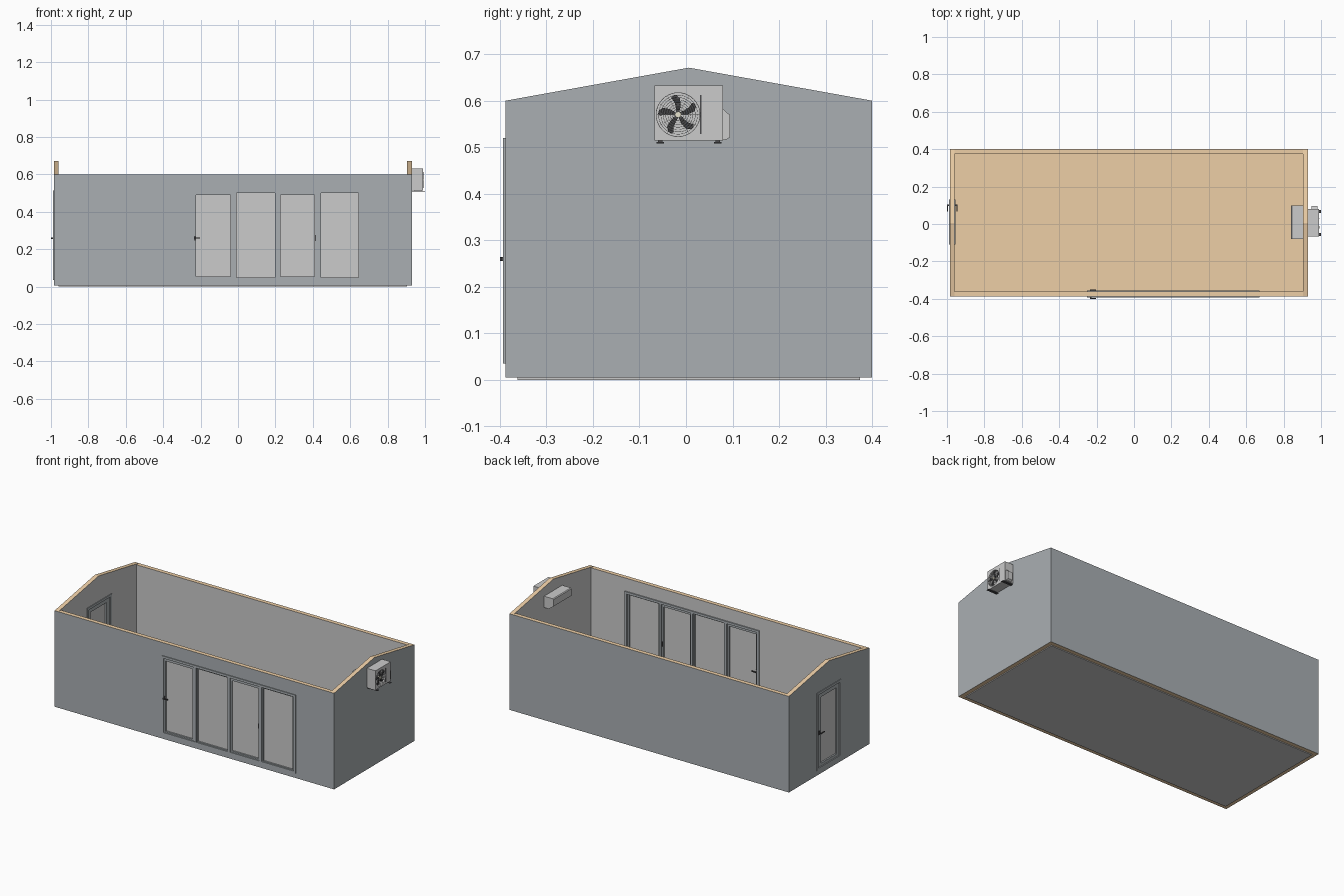
import bpy, bmesh, math

if "Cube" in bpy.data.objects:
    bpy.data.objects.remove(bpy.data.objects["Cube"])

X0, X1, Y0, Y1 = -0.985, 0.93, -0.388, 0.40      # outer wall faces
T, ZB, ZE, ZP, YP = 0.026, 0.005, 0.60, 0.671, 0.006


def material(name, rgb):
    m = bpy.data.materials.new(name)
    m.diffuse_color = (*rgb, 1)
    m.use_nodes = True
    m.node_tree.nodes["Principled BSDF"].inputs["Base Color"].default_value = m.diffuse_color
    return m


CLAD = material("cladding", (0.40, 0.43, 0.45))
INNER = material("light_grey", (0.8, 0.8, 0.8))
WOOD = material("timber", (0.85, 0.62, 0.38))
DARK = material("dark_plastic", (0.07, 0.07, 0.075))
CREAM = material("cream", (0.8, 0.77, 0.62))


# profile planes: (u, v, depth) -> world
def along_y(u, v, d):
    return (u, d, v)


def along_x(u, v, d):
    return (d, u, v)


def finish(name, bm, mats):
    bmesh.ops.recalc_face_normals(bm, faces=bm.faces)
    me = bpy.data.meshes.new(name)
    bm.to_mesh(me)
    bm.free()
    for m in mats:
        me.materials.append(m)
    ob = bpy.data.objects.new(name, me)
    bpy.context.collection.objects.link(ob)
    return ob


def prism(name, pts, a, b, to3d, *mats):
    bm = bmesh.new()
    A = [bm.verts.new(to3d(u, v, a)) for u, v in pts]
    B = [bm.verts.new(to3d(u, v, b)) for u, v in pts]
    bm.faces.new(A)
    bm.faces.new(B[::-1])
    for i in range(len(pts)):
        j = (i + 1) % len(pts)
        bm.faces.new((A[i], A[j], B[j], B[i]))
    return finish(name, bm, mats)


def rect(u0, u1, v0, v1):
    return [(u0, v0), (u1, v0), (u1, v1), (u0, v1)]


def ring(name, outer, inner, a, b, to3d, *mats):
    bm = bmesh.new()
    loops = [[bm.verts.new(to3d(u, v, d)) for u, v in pts]
             for pts, d in ((outer, a), (inner, a), (inner, b), (outer, b))]
    for k in range(4):
        P, Q = loops[k], loops[(k + 1) % 4]
        for i in range(len(P)):
            j = (i + 1) % len(P)
            bm.faces.new((P[i], P[j], Q[j], Q[i]))
    return finish(name, bm, mats)


def box(name, x0, x1, y0, y1, z0, z1, *mats):
    return prism(name, rect(x0, x1, z0, z1), y0, y1, along_y, *mats)


def paint_wall(ob):
    for p in ob.data.polygons:
        n, c = p.normal, p.center
        p.material_index = 2 if abs(n.z) > 0.5 else int(n.x * c.x + n.y * c.y * 4 < 0)


# walls: clad outside, light inside, timber on cut edges
W = (CLAD, INNER, WOOD)
gable = [(Y0, ZB), (Y1, ZB), (Y1, ZE), (YP, ZP), (Y0, ZE)]
hole = [(-0.11, 0.035), (0.13, 0.035), (0.13, 0.515), (YP, 0.515), (-0.11, 0.515)]
for ob in (
    ring("left_gable_wall", gable, hole, X0, X0 + T, along_x, *W),
    prism("right_gable_wall", gable, X1 - T, X1, along_x, *W),
    ring("front_wall", rect(X0 + T, X1 - T, ZB, ZE), rect(-0.25, 0.67, 0.035, 0.52),
         Y0, Y0 + T, along_y, *W),
    box("back_wall", X0 + T, X1 - T, Y1 - T, Y1, ZB, ZE, *W),
):
    paint_wall(ob)

# floor slab with timber top
floor = box("floor", X0 + T, X1 - T, Y0 + T, Y1 - T, 0, 0.03, INNER, WOOD)
for p in floor.data.polygons:
    p.material_index = int(p.normal.z > 0.5)


# door handles: rose plate, spindle and lever on both sides
def handle(name, u, v, d, reach, lever, to3d):
    prism(name + "_spindle", rect(u - .004, u + .004, v - .004, v + .004),
          d - reach, d + reach, to3d, DARK)
    for side, s in (("outer", -1), ("inner", 1)):
        prism(f"{name}_{side}_plate", rect(u - .005, u + .005, v - .012, v + .012),
              d + s * 0.011, d + s * 0.014, to3d, DARK)
        a, b = sorted((u, u + lever))
        prism(f"{name}_{side}_lever", rect(a - .004, b, v - .003, v + .003),
              d + s * (reach - .005), d + s * reach, to3d, DARK)


def leaf(name, outer, glass, d, to3d):
    ring(name + "_sash", outer, glass, d - 0.011, d + 0.011, to3d, CLAD)
    prism(name + "_glass", glass, d - 0.002, d + 0.002, to3d, INNER)


# front glazed doors
DY = Y0 + T / 2
ring("front_door_frame", rect(-0.25, 0.67, 0.035, 0.52), rect(-0.236, 0.656, 0.047, 0.506),
     DY - 0.018, DY + 0.02, along_y, CLAD)
edges = [-0.238, -0.02, 0.212, 0.427, 0.658]
panes = [(-0.225, -0.04, .055, .49), (-0.008, 0.197, .05, .50),
         (0.228, 0.41, .055, .49), (0.443, 0.645, .05, .50)]
for i, pane in enumerate(panes):
    leaf(f"front_door_{i + 1}", rect(edges[i], edges[i + 1], 0.045, 0.508), rect(*pane), DY, along_y)
for i, e in enumerate(edges[1:4]):
    box(f"front_door_mullion_{i + 1}", e - .008, e + .008, DY - .017, DY + .019, .045, .508, CLAD)
handle("front_handle", -0.232, 0.26, DY, 0.025, 0.03, along_y)
box("sliding_door_pull", 0.411, 0.417, DY - .014, DY + .018, 0.245, 0.275, DARK)

# left side door
DX = X0 + T / 2
ring("side_door_frame", rect(-0.11, 0.13, 0.035, 0.515), rect(-0.095, 0.115, 0.047, 0.50),
     DX - 0.017, DX + 0.017, along_x, CLAD)
leaf("side_door", rect(-0.097, 0.117, 0.045, 0.502), rect(-0.07, 0.085, 0.065, 0.475), DX, along_x)
handle("side_handle", 0.1, 0.26, DX, 0.028, -0.03, along_x)

# indoor air unit
prism("indoor_air_unit", [(0.904, 0.53), (0.872, 0.53), (0.84, 0.553), (0.84, 0.596),
                          (0.845, 0.60), (0.904, 0.60)], -0.08, 0.098, along_y, INNER)

# outdoor air unit: casing with round fan recess
FY, FZ, FR = -0.017, 0.57, 0.047
body = box("outdoor_unit_casing", 0.931, 0.99, -0.068, 0.08, 0.514, 0.633, INNER)
circle = [(FY + FR * math.cos(math.tau * i / 40), FZ + FR * math.sin(math.tau * i / 40))
          for i in range(40)]
cutter = prism("fan_recess_cutter", circle, 0.972, 1.01, along_x, INNER)
cutter.hide_render = True
cutter.hide_viewport = True
cutter.display_type = 'WIRE'
cut = body.modifiers.new("recess", 'BOOLEAN')
cut.operation, cut.object, cut.solver = 'DIFFERENCE', cutter, 'EXACT'

# fan blades and hub
petal = [(0.004, -0.003), (0.018, -0.009), (0.034, -0.010), (0.042, -0.003), (0.043, 0.004),
         (0.038, 0.008), (0.028, 0.003), (0.016, 0.002), (0.004, 0.003)]
for k in range(5):
    a = math.tau * k / 5 + math.radians(100)
    c, s = math.cos(a), math.sin(a)
    prism(f"fan_blade_{k + 1}", [(FY + u * c - v * s, FZ + u * s + v * c) for u, v in petal],
          0.981, 0.984, along_x, DARK)
bpy.ops.mesh.primitive_cylinder_add(vertices=24, radius=0.0065, depth=0.018,
                                    location=(0.982, FY, FZ), rotation=(0, math.pi / 2, 0))
hub = bpy.context.object
hub.name = "fan_hub"
hub.data.materials.append(CREAM)
bpy.ops.object.shade_smooth_by_angle()

# fan grille: wire rings and spokes
for k in range(8):
    bpy.ops.mesh.primitive_torus_add(major_segments=40, minor_segments=4, minor_radius=0.0004,
                                     major_radius=0.012 + 0.005 * k, location=(0.989, FY, FZ),
                                     rotation=(0, math.pi / 2, 0))
    bpy.context.object.name = f"grille_ring_{k + 1}"
    bpy.context.object.data.materials.append(INNER)
for k in range(12):
    a = math.tau * k / 12
    c, s = math.cos(a), math.sin(a)
    prism(f"grille_spoke_{k + 1}", [(FY + u * c - v * s, FZ + u * s + v * c)
                                    for u, v in rect(0.006, FR, -.0003, .0003)],
          0.9885, 0.9895, along_x, INNER)

# casing trim, valve cover and feet
box("casing_trim", 0.989, 0.991, 0.0305, 0.033, 0.528, 0.612, DARK)
prism("valve_cover", [(0.079, 0.515), (0.088, 0.517), (0.095, 0.522), (0.095, 0.57),
                      (0.087, 0.575), (0.079, 0.583)], 0.95, 0.982, along_x, INNER)
for i, y in enumerate((-0.055, 0.068)):
    box(f"unit_foot_{i + 1}", 0.931, 1.0, y - 0.008, y + 0.008, 0.508, 0.511, DARK)
    box(f"unit_foot_block_{i + 1}", 0.94, 0.985, y - 0.005, y + 0.005, 0.511, 0.514, DARK)
